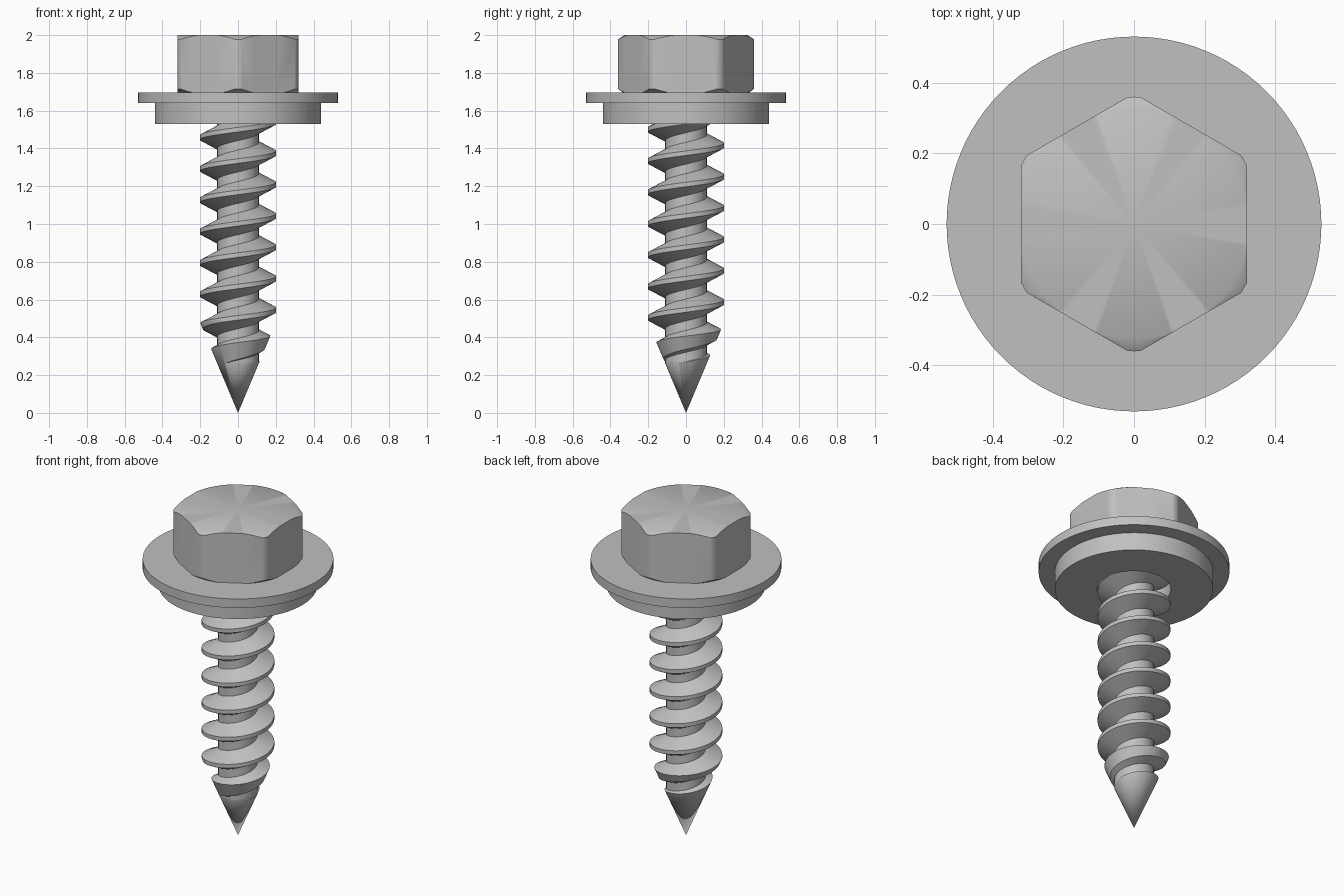
import bpy
import bmesh
import math

if "Cube" in bpy.data.objects:
    bpy.data.objects.remove(bpy.data.objects["Cube"])

# One plain steel colour
steel = bpy.data.materials.new("steel grey")
steel.use_nodes = True
COLOUR = (0.53, 0.53, 0.53, 1)
steel.diffuse_color = COLOUR
steel.node_tree.nodes["Principled BSDF"].inputs["Base Color"].default_value = COLOUR


def finish_mesh(bm, name):
    bmesh.ops.remove_doubles(bm, verts=bm.verts, dist=1e-5)
    bmesh.ops.recalc_face_normals(bm, faces=bm.faces)
    mesh = bpy.data.meshes.new(name)
    bm.to_mesh(mesh)
    bm.free()
    mesh.materials.append(steel)
    obj = bpy.data.objects.new(name, mesh)
    bpy.context.collection.objects.link(obj)
    return obj


def lathe(name, profile, steps=96, closed=False):
    """Spin an (r, z) profile round the z axis."""
    bm = bmesh.new()
    verts = [bm.verts.new((r, 0, z)) for r, z in profile]
    edges = [bm.edges.new(pair) for pair in zip(verts, verts[1:])]
    if closed:
        edges.append(bm.edges.new((verts[-1], verts[0])))
    bmesh.ops.spin(bm, geom=verts + edges, cent=(0, 0, 0), axis=(0, 0, 1),
                   angle=math.tau, steps=steps)
    return finish_mesh(bm, name)


def activate(obj):
    bpy.ops.object.select_all(action="DESELECT")
    obj.select_set(True)
    bpy.context.view_layer.objects.active = obj


def trim(obj, envelope):
    """Keep only what lies inside the envelope."""
    activate(obj)
    mod = obj.modifiers.new("trim", "BOOLEAN")
    mod.operation = "INTERSECT"
    mod.solver = "EXACT"
    mod.object = envelope
    bpy.ops.object.modifier_apply(modifier=mod.name)
    bpy.data.objects.remove(envelope)


def smooth(obj, degrees):
    activate(obj)
    bpy.ops.object.shade_smooth_by_angle(angle=math.radians(degrees))


# Hexagonal head, corners rounded and chamfered at both ends
HEAD_LOW, HEAD_TOP, FLAT = 1.69, 2.0, 0.32
bm = bmesh.new()
corner = FLAT / math.cos(math.pi / 6)
angles = [math.pi / 2 + i * math.pi / 3 for i in range(6)]
base = bm.faces.new([bm.verts.new((corner * math.cos(a), corner * math.sin(a), HEAD_LOW - 0.1))
                     for a in angles])
extruded = bmesh.ops.extrude_face_region(bm, geom=[base])["geom"]
bmesh.ops.translate(bm, vec=(0, 0, 0.6),
                    verts=[v for v in extruded if isinstance(v, bmesh.types.BMVert)])
head = finish_mesh(bm, "hex_head")
trim(head, lathe("head_envelope", [
    (0, HEAD_LOW), (0.325, HEAD_LOW), (0.36, HEAD_LOW + 0.025),
    (0.36, HEAD_TOP - 0.022), (0.325, HEAD_TOP), (0, HEAD_TOP)]))
smooth(head, 35)

# Flange under the head
flange = lathe("flange", [(0, 1.64), (0.53, 1.64), (0.53, 1.695), (0, 1.695)])
smooth(flange, 30)

# Sealing washer with a clearance hole
washer = lathe("sealing_washer", [(0.205, 1.53), (0.44, 1.53), (0.44, 1.641), (0.205, 1.641)],
               closed=True)
smooth(washer, 30)

# Right-handed threaded shank, swept as one helical strip
PITCH, TURNS, STEPS = 0.166, 12, 64
ROOT, CREST = 0.11, 0.202
HALF = PITCH / 2
START = 1.375 - 9 * PITCH - HALF
section = [(0, ROOT), (HALF - 0.058, ROOT), (HALF - 0.012, CREST),
           (HALF + 0.012, CREST), (HALF + 0.058, ROOT), (PITCH, ROOT)]
bm = bmesh.new()
rows = []
for k in range(TURNS * STEPS + 1):
    a = math.tau * (k % STEPS) / STEPS
    z = START + PITCH * k / STEPS
    rows.append([bm.verts.new((r * math.cos(a), r * math.sin(a), z + dz)) for dz, r in section])
for low, high in zip(rows, rows[1:]):
    for j in range(len(section) - 1):
        bm.faces.new((low[j], high[j], high[j + 1], low[j + 1]))
bmesh.ops.remove_doubles(bm, verts=bm.verts, dist=1e-5)

# Close both ends of the strip beyond the trimmed length
bottom, top = bm.verts.new((0, 0, -0.3)), bm.verts.new((0, 0, 2.1))
for edge in [e for e in bm.edges if e.is_boundary]:
    hub = bottom if edge.verts[0].co.z < 0.5 else top
    bm.faces.new((*edge.verts, hub))
shank = finish_mesh(bm, "threaded_shank")

# Trim the thread to a conical point
trim(shank, lathe("point_envelope", [(0, 0), (0.25, 0.595), (0.25, 1.66), (0, 1.66)]))
smooth(shank, 30)
